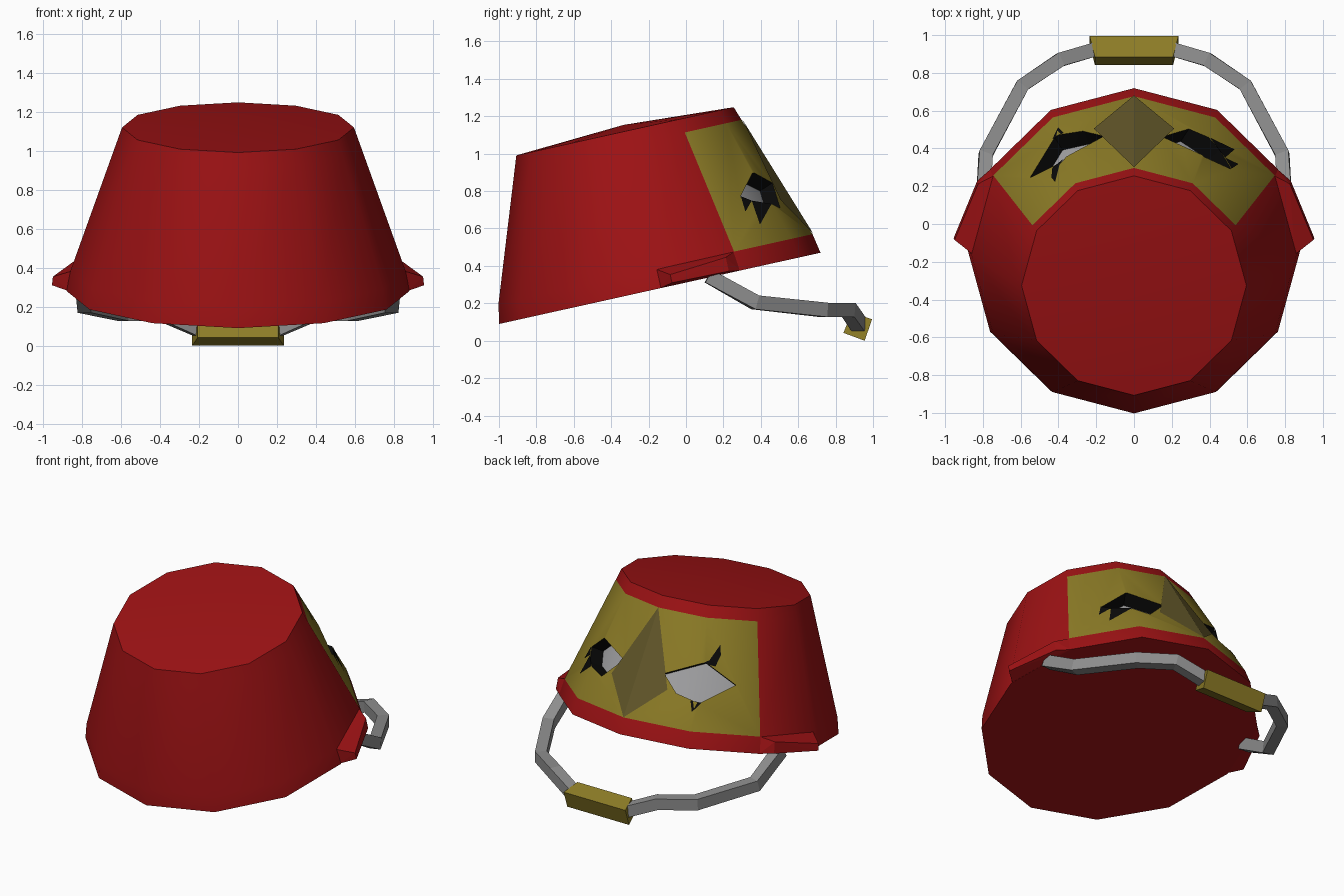
import bpy, bmesh, math
from mathutils import Vector, Matrix

cube = bpy.data.objects.get("Cube")
if cube:
    bpy.data.objects.remove(cube, do_unlink=True)


def material(name, rgb):
    m = bpy.data.materials.new(name)
    m.use_nodes = True
    m.diffuse_color = (*rgb, 1)
    m.node_tree.nodes["Principled BSDF"].inputs["Base Color"].default_value = (*rgb, 1)
    return m


RED = material("red paint", (0.34, 0.006, 0.007))
YELLOW = material("mustard yellow", (0.27, 0.205, 0.02))
BLACK = material("black", (0.003, 0.003, 0.003))
WHITE = material("eye grey", (0.36, 0.36, 0.37))
OLIVE = material("dark olive", (0.12, 0.093, 0.022))
STEEL = material("handle grey", (0.27, 0.27, 0.27))

# The bucket is modelled upright, then tipped back
TILT = Matrix.Translation((0, -0.14, 0.28)) @ Matrix.Rotation(math.radians(12.5), 4, "X")
BAND, FACE_TOP, TOP = 0.106, 0.785, 0.86


def radius(h):
    return 0.897 - 0.351 * h


def on_wall(x, h, lift=0.0):
    """Point on the rear wall of the twelve-sided bucket."""
    r, ax = radius(h), abs(x)
    y = r - 0.268 * ax if ax <= r / 2 else 1.366 * r - ax
    out = Vector((math.copysign(0.5, x) if x else 0, 0.866, 0.33)).normalized()
    return Vector((x, y, h)) + out * lift


def finish(name, bm, mats, matrix=None, smooth=False, recalc=True):
    if matrix:
        bm.transform(matrix)
    if recalc:
        bmesh.ops.recalc_face_normals(bm, faces=bm.faces)
    me = bpy.data.meshes.new(name)
    bm.to_mesh(me)
    bm.free()
    for m in mats:
        me.materials.append(m)
    ob = bpy.data.objects.new(name, me)
    bpy.context.collection.objects.link(ob)
    if smooth:
        select(ob)
        bpy.ops.object.shade_smooth_by_angle(angle=math.radians(35))
    return ob


def select(ob):
    bpy.ops.object.select_all(action="DESELECT")
    ob.select_set(True)
    bpy.context.view_layer.objects.active = ob


def hull(name, points, mat, matrix=None):
    bm = bmesh.new()
    for p in points:
        bm.verts.new(p)
    bmesh.ops.convex_hull(bm, input=bm.verts)
    return finish(name, bm, [mat], matrix)


def plate(name, polygons, mat):
    """Thin painted shapes lying on the wall, facing outward."""
    bm = bmesh.new()
    for poly in polygons:
        f = bm.faces.new([bm.verts.new(on_wall(x, h, 0.005)) for x, h in poly])
        f.normal_update()
        if f.normal.y < 0:
            f.normal_flip()
    return finish(name, bm, [mat], TILT, recalc=False)


# Bucket body: four rings, a flat base and a slightly domed top
PAINTS = [RED, YELLOW, BLACK, WHITE]
bm = bmesh.new()
rings = []
for h, r in ((0, 0.88), (BAND, 0.86), (FACE_TOP, radius(FACE_TOP)), (TOP, radius(TOP))):
    rings.append([bm.verts.new((r * math.cos(i * math.pi / 6), r * math.sin(i * math.pi / 6), h))
                  for i in range(12)])
for level in range(3):
    low, high = rings[level], rings[level + 1]
    for i in range(12):
        j = (i + 1) % 12
        f = bm.faces.new((low[i], low[j], high[j], high[i]))
        if level == 1 and 1 <= i <= 4:
            f.material_index = 1
bm.faces.new(rings[0][::-1])
peak = bm.verts.new((0, 0, TOP + 0.035))
for i in range(12):
    bm.faces.new((rings[3][i], rings[3][(i + 1) % 12], peak))
bucket = finish("bucket_body", bm, PAINTS, TILT)

# Eye sockets: black walls with a pale floor
EYES = {
    "left": [(0.15, 0.42), (0.37, 0.495), (0.515, 0.385), (0.45, 0.32), (0.29, 0.28)],
    "right": [(-0.16, 0.41), (-0.38, 0.52), (-0.55, 0.40), (-0.42, 0.275), (-0.27, 0.31)],
}
for side, outline in EYES.items():
    bm = bmesh.new()
    outer = [bm.verts.new(on_wall(x, h, 0.08)) for x, h in outline]
    inner = [bm.verts.new(on_wall(x, h, -0.09)) for x, h in outline]
    n = len(outline)
    for i in range(n):
        j = (i + 1) % n
        bm.faces.new((outer[i], outer[j], inner[j], inner[i])).material_index = 2
    bm.faces.new(outer).material_index = 2
    bm.faces.new(inner).material_index = 3
    bmesh.ops.triangulate(bm, faces=bm.faces)
    cutter = finish("eye_cutter_" + side, bm, PAINTS, TILT)
    cutter.hide_render = True
    mod = bucket.modifiers.new("eye_socket", "BOOLEAN")
    mod.operation = "DIFFERENCE"
    mod.solver = "EXACT"
    mod.object = cutter
    select(bucket)
    bpy.ops.object.modifier_apply(modifier=mod.name)
    bpy.data.objects.remove(cutter, do_unlink=True)
select(bucket)
bpy.ops.object.shade_smooth_by_angle(angle=math.radians(35))

# Painted nose and eye markings
top, bottom = (0, FACE_TOP), (0, BAND)
plate("nose_patch", [[top, (s * 0.21, 0.32), bottom] for s in (1, -1)], OLIVE)
plate("left_eye_marking", [[(0.40, 0.31), (0.48, 0.35), (0.53, 0.215)],
                           [(0.48, 0.35), (0.515, 0.385), (0.55, 0.30)]], BLACK)
plate("right_eye_marking", [[(-0.37, 0.515), (-0.43, 0.50), (-0.435, 0.57)],
                            [(-0.39, 0.52), (-0.435, 0.57), (-0.415, 0.63)],
                            [(-0.37, 0.285), (-0.43, 0.28), (-0.40, 0.22)]], BLACK)

# Handle lugs on the rim
for side, s in (("left", 1), ("right", -1)):
    pts = [(0.87, 0, 0), (0.85, 0, BAND), (0.76, 0.44, 0), (0.74, 0.43, BAND),
           (0.955, 0.07, 0.015), (0.95, 0.07, 0.06), (0.83, 0.38, 0.01), (0.825, 0.38, 0.085)]
    hull("handle_lug_" + side, [(s * x, y, z) for x, y, z in pts], RED, TILT)

# Bent handle bars, square in section
PATH = [Vector(p) for p in ((0.80, 0.12, 0.345), (0.785, 0.37, 0.205), (0.59, 0.735, 0.165),
                            (0.39, 0.87, 0.165), (0.17, 0.935, 0.07))]
for side, s in (("left", 1), ("right", -1)):
    bm = bmesh.new()
    loops = []
    for i, p in enumerate(PATH):
        t = (PATH[min(i + 1, len(PATH) - 1)] - PATH[max(i - 1, 0)]).normalized()
        across = t.cross(Vector((0, 0, 1))).normalized() * 0.037
        up = across.cross(t).normalized() * 0.038
        loops.append([bm.verts.new((s * q.x, q.y, q.z)) for q in
                      (p + across + up, p + across - up, p - across - up, p - across + up)])
    for a, b in zip(loops, loops[1:]):
        for k in range(4):
            m = (k + 1) % 4
            bm.faces.new((a[k], a[m], b[m], b[k]))
    bm.faces.new(loops[0])
    bm.faces.new(loops[-1])
    finish("handle_bar_" + side, bm, [STEEL])

# Grip, flared towards its outer face
corners = [(0.235, 0.995, 0.115), (0.235, 0.955, 0.0), (0.207, 0.842, 0.042), (0.207, 0.885, 0.15)]
hull("handle_grip", [(s * x, y, z) for s in (1, -1) for x, y, z in corners], YELLOW)
